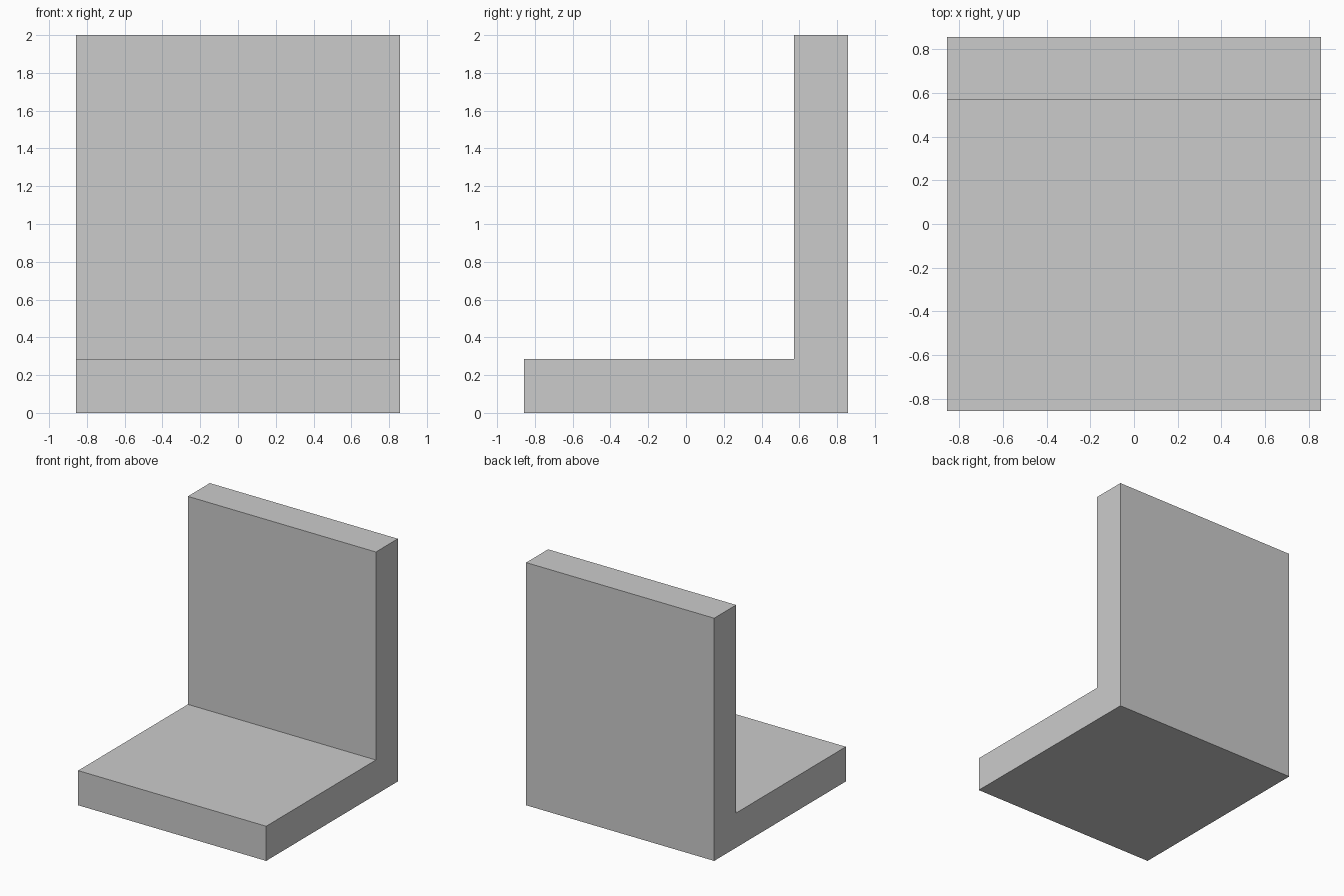
import bpy
import bmesh

if "Cube" in bpy.data.objects:
    bpy.data.objects.remove(bpy.data.objects["Cube"])

T = 2 / 7        # slab thickness
H = 6 / 7        # half width and half depth
TOP = 2.0

# L-shaped side profile (y, z): seat slab with upright back
profile = [(-H, 0), (H, 0), (H, TOP), (H - T, TOP), (H - T, T), (-H, T)]

bm = bmesh.new()
side = bm.faces.new([bm.verts.new((-H, y, z)) for y, z in profile])

# Extrude the profile across the full width
result = bmesh.ops.extrude_face_region(bm, geom=[side], use_keep_orig=True)
moved = [v for v in result["geom"] if isinstance(v, bmesh.types.BMVert)]
bmesh.ops.translate(bm, verts=moved, vec=(2 * H, 0, 0))
bmesh.ops.recalc_face_normals(bm, faces=bm.faces[:])

mesh = bpy.data.meshes.new("seat_and_back")
bm.to_mesh(mesh)
bm.free()
bpy.context.collection.objects.link(bpy.data.objects.new("seat_and_back", mesh))
